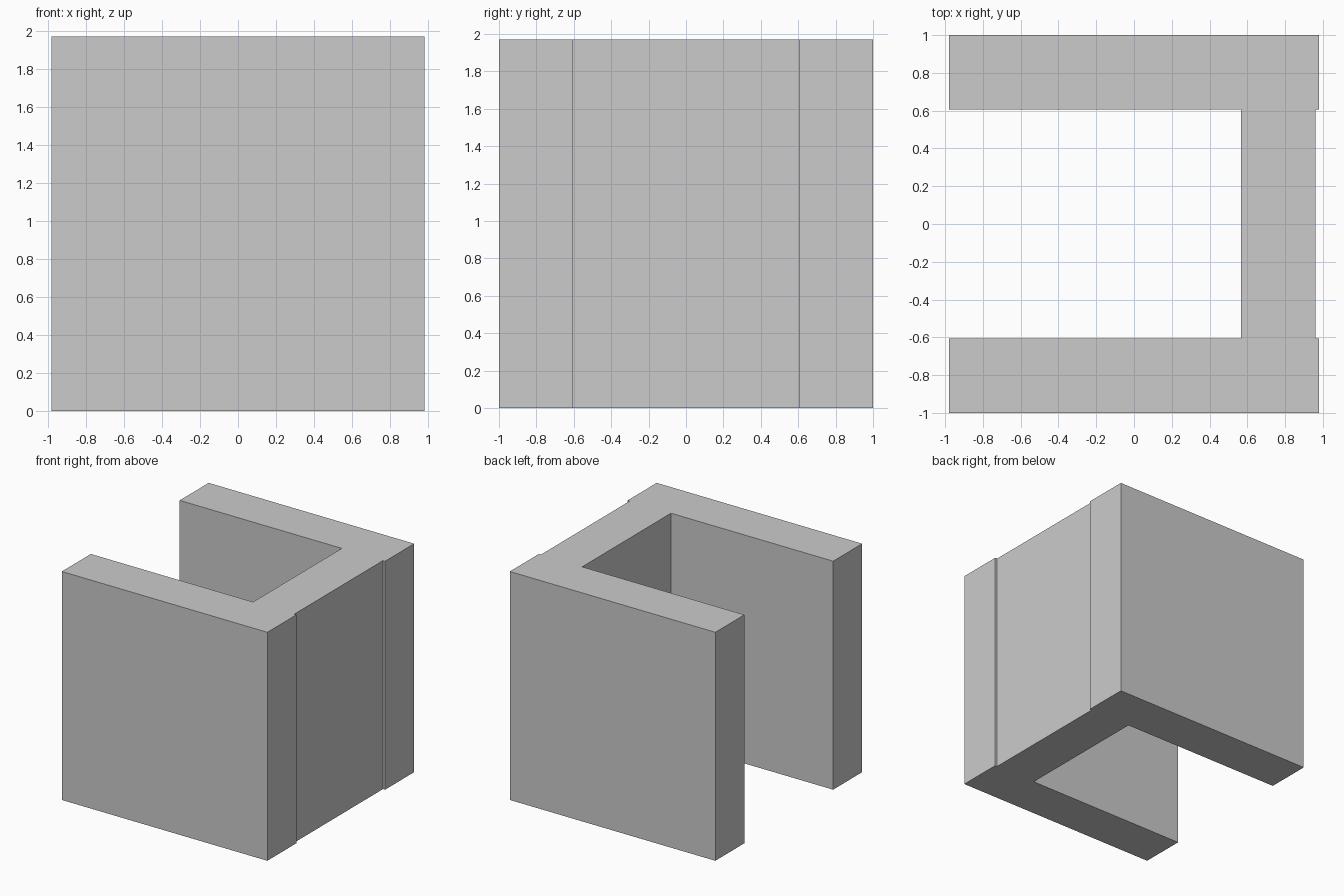
import bpy, bmesh

if "Cube" in bpy.data.objects:
    bpy.data.objects.remove(bpy.data.objects["Cube"])

H = 1.97             # height
X = 0.98             # half length of the side walls
Y, YI = 1.0, 0.605   # outer and inner faces of the side walls
WI, WO = 0.567, 0.96 # inner and outer faces of the connecting wall

# U-shaped plan: front half, then mirrored for the back half
half = [(WO, -YI), (X, -YI), (X, -Y), (-X, -Y), (-X, -YI), (WI, -YI)]
plan = half + [(x, -y) for x, y in reversed(half)]

# Extrude the plan upward into one solid channel
bm = bmesh.new()
base = bm.faces.new([bm.verts.new((x, y, 0)) for x, y in plan])
ext = bmesh.ops.extrude_face_region(bm, geom=[base], use_keep_orig=True)
top = [v for v in ext["geom"] if isinstance(v, bmesh.types.BMVert)]
bmesh.ops.translate(bm, verts=top, vec=(0, 0, H))
bmesh.ops.recalc_face_normals(bm, faces=bm.faces[:])

mesh = bpy.data.meshes.new("u_channel_block")
bm.to_mesh(mesh)
bm.free()
obj = bpy.data.objects.new("u_channel_block", mesh)
bpy.context.collection.objects.link(obj)
